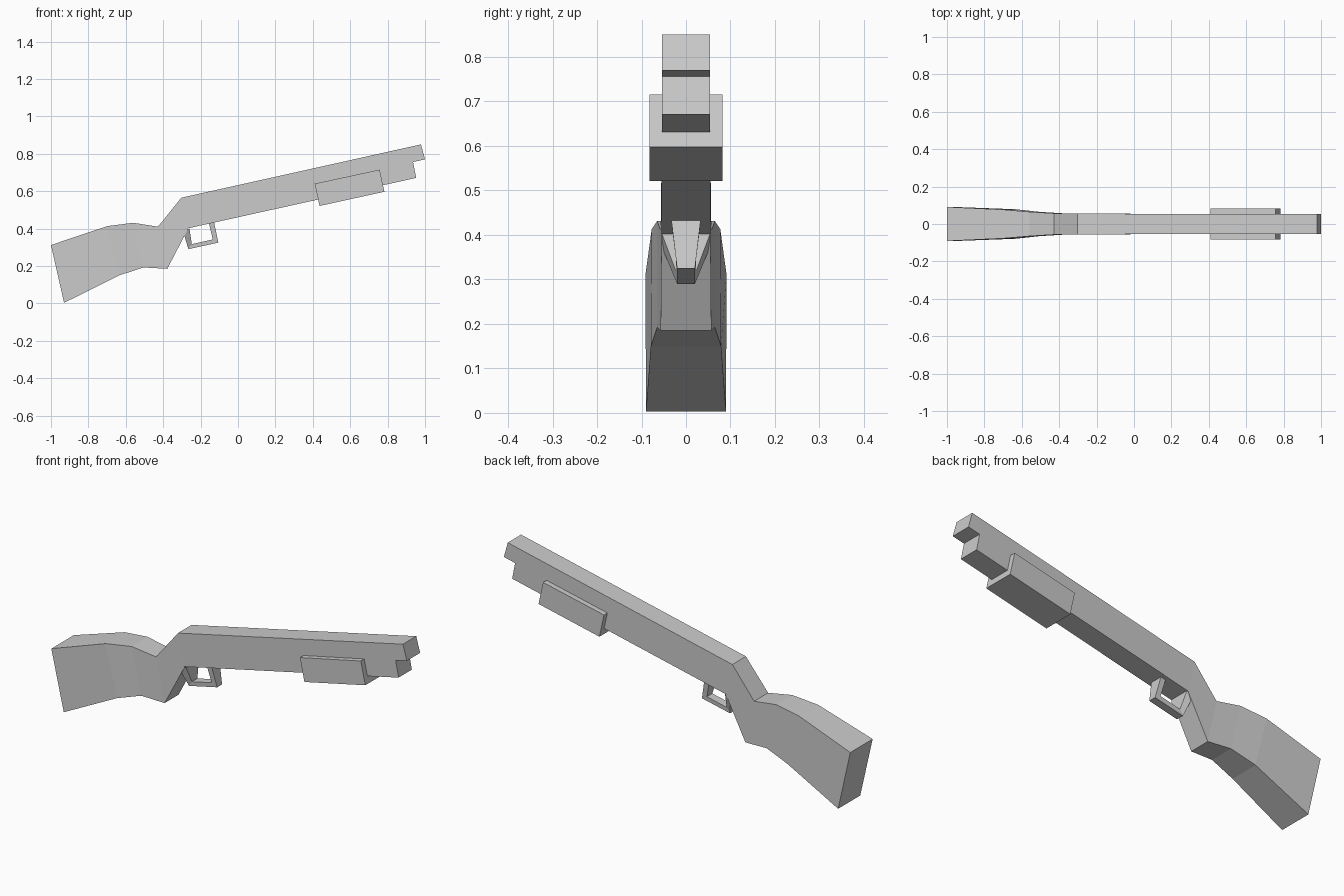
import bpy, bmesh
from math import radians


def loft(name, stations):
    """Loft rectangular sections: (upper x, z), (lower x, z), upper and lower half width."""
    bm = bmesh.new()
    rings = []
    for (ux, uz), (lx, lz), uw, lw in stations:
        rings.append([bm.verts.new(p) for p in
                      ((ux, -uw, uz), (ux, uw, uz), (lx, lw, lz), (lx, -lw, lz))])
    for a, b in zip(rings, rings[1:]):
        for i in range(4):
            j = (i + 1) % 4
            bm.faces.new((a[i], a[j], b[j], b[i]))
    bm.faces.new(rings[0])
    bm.faces.new(rings[-1])
    # collapse shared corners and merge flat neighbours
    bmesh.ops.remove_doubles(bm, verts=bm.verts, dist=0.0005)
    bmesh.ops.dissolve_limit(bm, angle_limit=radians(0.5), verts=bm.verts, edges=bm.edges)
    bmesh.ops.recalc_face_normals(bm, faces=bm.faces)
    mesh = bpy.data.meshes.new(name)
    bm.to_mesh(mesh)
    bm.free()
    obj = bpy.data.objects.new(name, mesh)
    bpy.context.collection.objects.link(obj)
    return obj


# Stock, grip, receiver and barrel with stepped muzzle
loft("stock_and_barrel", [
    ((-1.0, 0.312), (-0.93, 0.003), 0.091, 0.09),
    ((-0.70, 0.413), (-0.635, 0.150), 0.077, 0.079),
    ((-0.56, 0.431), (-0.505, 0.192), 0.065, 0.065),
    ((-0.428, 0.41), (-0.378, 0.185), 0.057, 0.057),
    ((-0.303, 0.565), (-0.265, 0.402), 0.055, 0.055),
    ((0.916, 0.8367), (0.953, 0.671), 0.054, 0.054),
    ((0.916, 0.8367), (0.936, 0.756), 0.054, 0.054),
    ((0.978, 0.850), (1.0, 0.770), 0.054, 0.054),
])

# Sliding fore-end block
loft("fore_end", [
    ((0.410, 0.640), (0.436, 0.521), 0.082, 0.082),
    ((0.757, 0.715), (0.783, 0.597), 0.082, 0.082),
])

# Trigger guard loop: inner and outer corners, flaring toward the body
loft("trigger_guard", [
    ((-0.155, 0.428), (-0.128, 0.434), 0.033, 0.033),
    ((-0.135, 0.342), (-0.105, 0.325), 0.022, 0.020),
    ((-0.247, 0.317), (-0.265, 0.290), 0.022, 0.020),
    ((-0.260, 0.402), (-0.290, 0.372), 0.054, 0.054),
])
